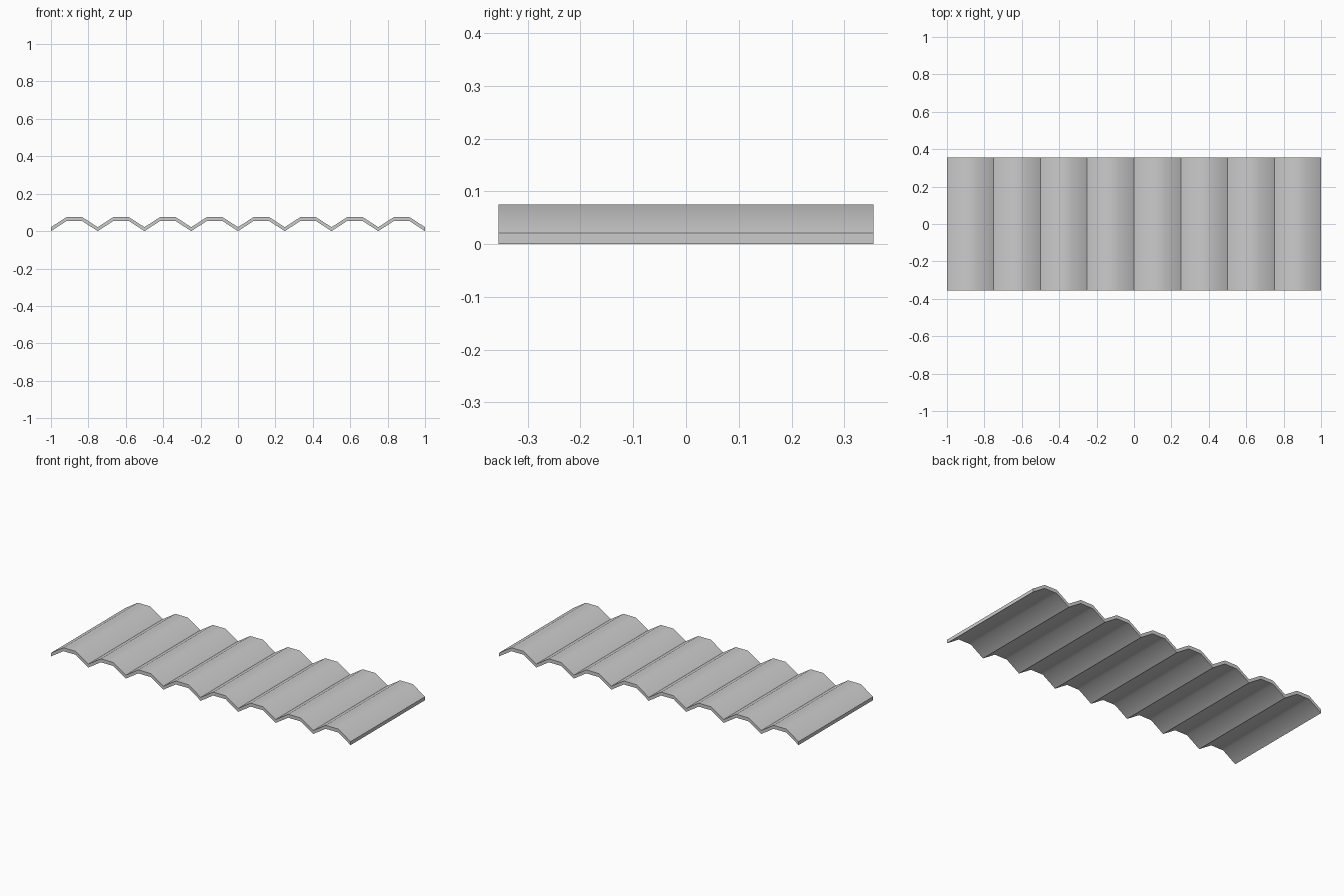
import bpy
import bmesh
import math

if "Cube" in bpy.data.objects:
    bpy.data.objects.remove(bpy.data.objects["Cube"])

WAVES, PITCH, HALF_DEPTH = 8, 0.25, 0.355
RISE, THICK = 0.054, 0.021

# Wave profile: sharp valley, then two points forming a flat ridge
steps = WAVES * 3
under = [(-1 + i * PITCH / 3, 0.0 if i % 3 == 0 else RISE) for i in range(steps + 1)]

bm = bmesh.new()


def row(y, lift):
    return [bm.verts.new((x, y, z + lift)) for x, z in under]


bottom_front, bottom_back = row(-HALF_DEPTH, 0), row(HALF_DEPTH, 0)
top_front, top_back = row(-HALF_DEPTH, THICK), row(HALF_DEPTH, THICK)
loop = [bottom_front, bottom_back, top_back, top_front]

# Skin around the sheet: underside, back edge, top, front edge
for a, b in zip(loop, loop[1:] + loop[:1]):
    for i in range(steps):
        bm.faces.new((a[i], b[i], b[i + 1], a[i + 1]))

# Left and right end faces
for i in (0, steps):
    bm.faces.new([r[i] for r in loop])
bmesh.ops.recalc_face_normals(bm, faces=bm.faces)

mesh = bpy.data.meshes.new("corrugated_sheet")
bm.to_mesh(mesh)
bm.free()
sheet = bpy.data.objects.new("corrugated_sheet", mesh)
bpy.context.collection.objects.link(sheet)

# Soft ridges, crisp valleys and borders
bpy.context.view_layer.objects.active = sheet
sheet.select_set(True)
bpy.ops.object.shade_smooth_by_angle(angle=math.radians(50))
